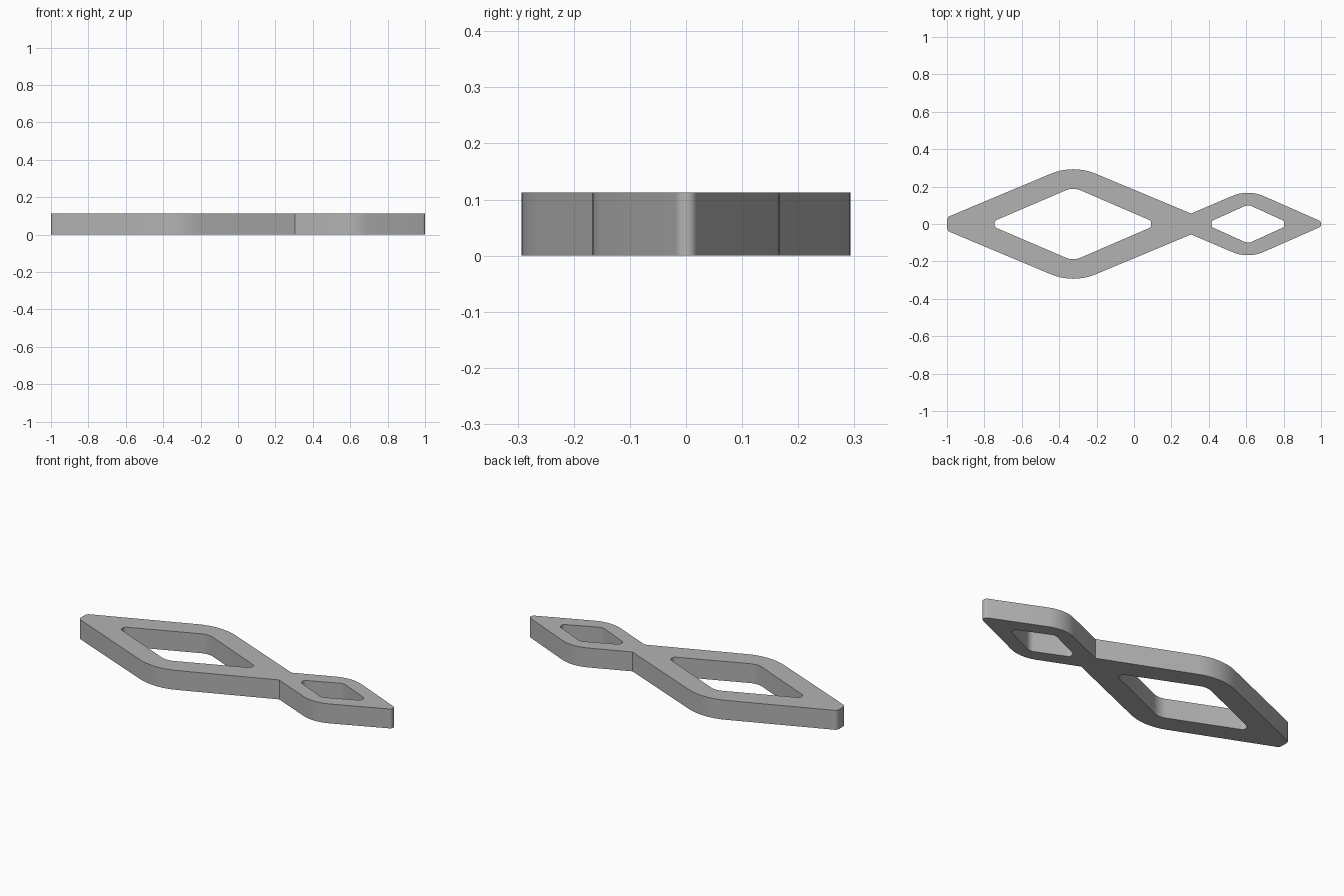
import bpy
import bmesh
import math
from mathutils import Vector

THICKNESS = 0.113

cube = bpy.data.objects.get("Cube")
if cube:
    bpy.data.objects.remove(cube, do_unlink=True)

grey = bpy.data.materials.new("plain grey")
grey.use_nodes = True
colour = (0.45, 0.45, 0.45, 1)
grey.diffuse_color = colour
grey.node_tree.nodes["Principled BSDF"].inputs["Base Color"].default_value = colour


def rounded_loop(half, steps=8):
    """Mirror a half profile of (x, y, radius) across y = 0 and round its corners."""
    corners = half + [(x, -y, r) for x, y, r in reversed(half)]
    points = []
    for i, (x, y, r) in enumerate(corners):
        c = Vector((x, y))
        before = (Vector(corners[i - 1][:2]) - c).normalized()
        after = (Vector(corners[(i + 1) % len(corners)][:2]) - c).normalized()
        if r == 0:
            points.append(c)
            continue
        half_angle = before.angle(after) / 2
        centre = c + (before + after).normalized() * r / math.sin(half_angle)
        reach = r / math.tan(half_angle)
        start, end = c + before * reach - centre, c + after * reach - centre
        sweep = start.angle(end)
        for k in range(steps + 1):
            t = k / steps
            arm = start * math.sin((1 - t) * sweep) + end * math.sin(t * sweep)
            points.append(centre + arm / math.sin(sweep))
    return points


# Half profiles: outer edge, large opening, small opening
outline = [(-1, 0.036, 0.025), (-0.325, 0.319, 0.31), (0.305, 0.056, 0),
           (0.61, 0.186, 0.21), (1, 0.014, 0.018)]
large_opening = [(-0.745, 0.017, 0.02), (-0.325, 0.197, 0.1), (0.092, 0.017, 0.02)]
small_opening = [(0.415, 0.016, 0.018), (0.61, 0.104, 0.05), (0.803, 0.016, 0.018)]

# Flat face with both openings, raised to the plate thickness
bm = bmesh.new()
edges = []
for half in (outline, large_opening, small_opening):
    verts = [bm.verts.new((p.x, p.y, 0)) for p in rounded_loop(half)]
    edges += [bm.edges.new((verts[i - 1], verts[i])) for i in range(len(verts))]
bmesh.ops.triangle_fill(bm, edges=edges, use_beauty=True)
raised = bmesh.ops.extrude_face_region(bm, geom=bm.faces[:])["geom"]
bmesh.ops.translate(bm, vec=(0, 0, THICKNESS),
                    verts=[g for g in raised if isinstance(g, bmesh.types.BMVert)])
bmesh.ops.recalc_face_normals(bm, faces=bm.faces[:])

mesh = bpy.data.meshes.new("double_diamond_plate")
bm.to_mesh(mesh)
bm.free()
mesh.materials.append(grey)
plate = bpy.data.objects.new("double_diamond_plate", mesh)
bpy.context.collection.objects.link(plate)

# Smooth rounded corners, keep the rims crisp
bpy.ops.object.select_all(action="DESELECT")
plate.select_set(True)
bpy.context.view_layer.objects.active = plate
bpy.ops.object.shade_smooth_by_angle(angle=math.radians(30))
